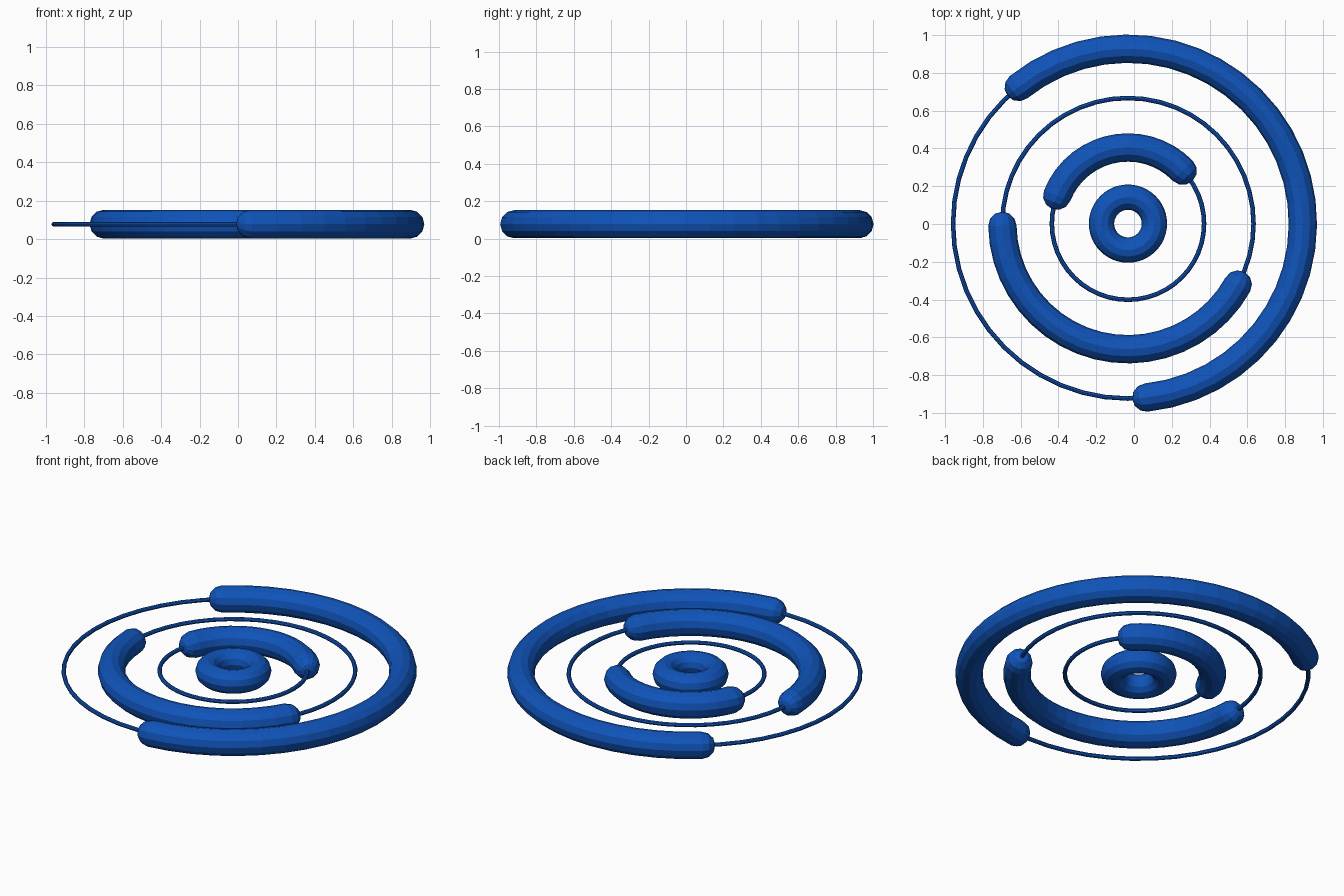
import bpy, bmesh
from math import sin, cos, pi, radians

if "Cube" in bpy.data.objects:
    bpy.data.objects.remove(bpy.data.objects["Cube"])

CX, CY, CZ = -0.032, 0.002, 0.0775   # common centre of all rings

blue = bpy.data.materials.new("blue")
blue.diffuse_color = (0.005, 0.088, 0.49, 1)
blue.use_nodes = True
blue.node_tree.nodes["Principled BSDF"].inputs["Base Color"].default_value = blue.diffuse_color


def tube(name, R, r, a0=0, a1=360, sides=12, per_turn=48):
    """Round tube along an arc; full turns are closed, arcs get domed ends."""
    closed = a1 - a0 >= 360
    n = max(3, round((a1 - a0) / 360 * per_turn))
    s, e = radians(a0), radians(a1)
    # stations: (angle, offset along the tangent, section radius)
    st = [(s + (e - s) * i / n, 0, r) for i in range(n if closed else n + 1)]
    if not closed:
        dome = [pi / 6, pi / 3]
        st = ([(s, -r * sin(t), r * cos(t)) for t in reversed(dome)] + st
              + [(e, r * sin(t), r * cos(t)) for t in dome])
    bm = bmesh.new()

    def point(a, off, rad, z):
        return bm.verts.new((CX + (R + rad) * cos(a) - off * sin(a),
                             CY + (R + rad) * sin(a) + off * cos(a), CZ + z))

    rings = [[point(a, off, q * cos(2 * pi * k / sides), q * sin(2 * pi * k / sides))
              for k in range(sides)] for a, off, q in st]
    pairs = list(zip(rings, rings[1:]))
    if closed:
        pairs.append((rings[-1], rings[0]))
    for A, B in pairs:
        for k in range(sides):
            j = (k + 1) % sides
            bm.faces.new((A[k], B[k], B[j], A[j]))
    if not closed:
        for ring, a, off in ((rings[0], s, -r), (rings[-1], e, r)):
            tip = point(a, off, 0, 0)
            for k in range(sides):
                bm.faces.new((ring[k], ring[(k + 1) % sides], tip))
    bmesh.ops.recalc_face_normals(bm, faces=bm.faces)
    me = bpy.data.meshes.new(name)
    bm.to_mesh(me)
    bm.free()
    me.materials.append(blue)
    ob = bpy.data.objects.new(name, me)
    bpy.context.collection.objects.link(ob)
    return ob


# central ring
tube("centre_ring", 0.14, 0.067)

# thin guide rings, each with a thick round-ended arc
for label, R, a0, a1 in (("inner", 0.403, 44, 158.5),
                         ("middle", 0.665, 181, 331),
                         ("outer", 0.926, -84, 128.7)):
    tube(label + "_thin_ring", R, 0.012, sides=8)
    tube(label + "_thick_arc", R, 0.075, a0, a1)
